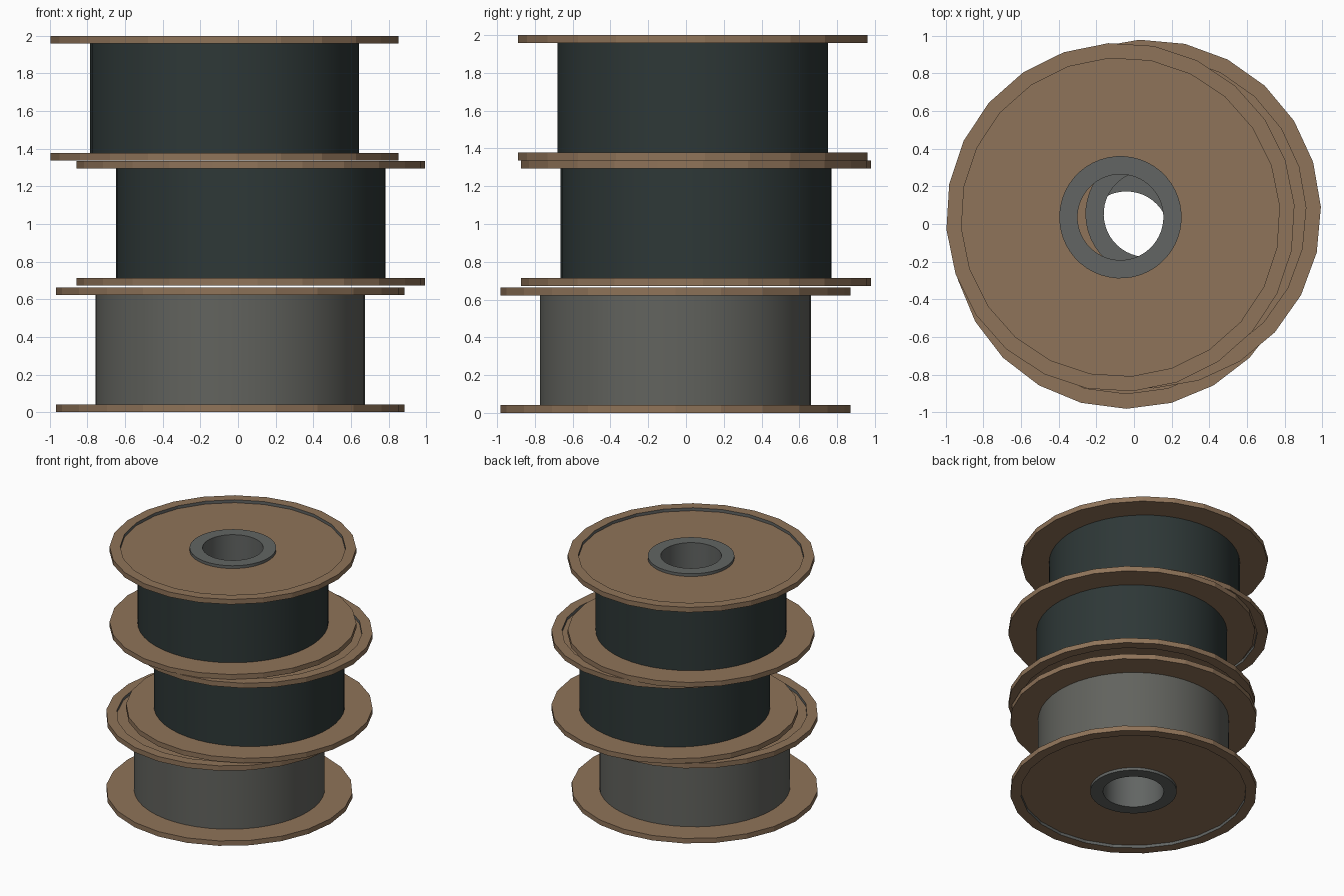
import bpy, bmesh, math

if "Cube" in bpy.data.objects:
    bpy.data.objects.remove(bpy.data.objects["Cube"])


def material(name, rgb):
    m = bpy.data.materials.new(name)
    m.diffuse_color = (*rgb, 1)
    m.use_nodes = True
    m.node_tree.nodes["Principled BSDF"].inputs["Base Color"].default_value = m.diffuse_color
    return m


brown = material("cardboard brown", (0.275, 0.173, 0.100))
hub_grey = material("hub grey", (0.122, 0.130, 0.125))
light_wind = material("winding grey", (0.122, 0.125, 0.112))
dark_wind = material("winding dark teal", (0.027, 0.039, 0.038))

H = 0.663      # spool height
T = 0.041      # flange thickness
REC = 0.024    # recess depth on the outer flange faces


def lathe(name, profile, sides, mats, loc, turn=0.0, slots=None, smooth=False):
    """Revolve a closed (radius, z) profile; slots gives a material per segment."""
    bm = bmesh.new()
    n = len(profile)
    rings = []
    for i in range(sides):
        a = turn + 2 * math.pi * i / sides
        rings.append([bm.verts.new((r * math.cos(a), r * math.sin(a), z)) for r, z in profile])
    for i in range(sides):
        p, q = rings[i], rings[(i + 1) % sides]
        for j in range(n):
            k = (j + 1) % n
            f = bm.faces.new((p[j], q[j], q[k], p[k]))
            f.material_index = slots[j] if slots else 0
    bmesh.ops.recalc_face_normals(bm, faces=bm.faces)
    me = bpy.data.meshes.new(name)
    bm.to_mesh(me)
    bm.free()
    for m in mats:
        me.materials.append(m)
    ob = bpy.data.objects.new(name, me)
    ob.location = loc
    bpy.context.collection.objects.link(ob)
    if smooth:
        bpy.ops.object.select_all(action='DESELECT')
        ob.select_set(True)
        bpy.context.view_layer.objects.active = ob
        bpy.ops.object.shade_smooth_by_angle(angle=math.radians(30))
    return ob


def spool(label, loc, turn, winding):
    # low-poly flanges with a shallow recess facing outwards, mirrored at the top
    prof = [(0.30, REC), (0.847, REC), (0.847, 0), (0.927, 0), (0.927, T), (0.30, T)]
    slots = [0, 1, 0, 0, 0, 0]
    for side, pts in (("bottom", prof), ("top", [(r, H - z) for r, z in prof])):
        lathe(f"{label}_{side}_flange", pts, 24, [brown, hub_grey], loc, turn, slots)
    # hollow hub through the whole spool
    lathe(f"{label}_hub", [(0.228, 0.001), (0.325, 0.001), (0.325, H - 0.001), (0.228, H - 0.001)],
          48, [hub_grey], loc, turn, smooth=True)
    # wound filament
    e = T - 0.005
    lathe(f"{label}_winding", [(0.32, e), (0.717, e), (0.717, H - e), (0.32, H - e)],
          48, [winding], loc, turn, smooth=True)


# three spools, stacked slightly off centre
spool("lower_spool", (-0.041, -0.055, 0), 0.0, light_wind)
spool("middle_spool", (0.067, 0.053, 0.673), math.radians(2.3), dark_wind)
spool("upper_spool", (-0.072, 0.036, 1.337), math.radians(4.0), dark_wind)
